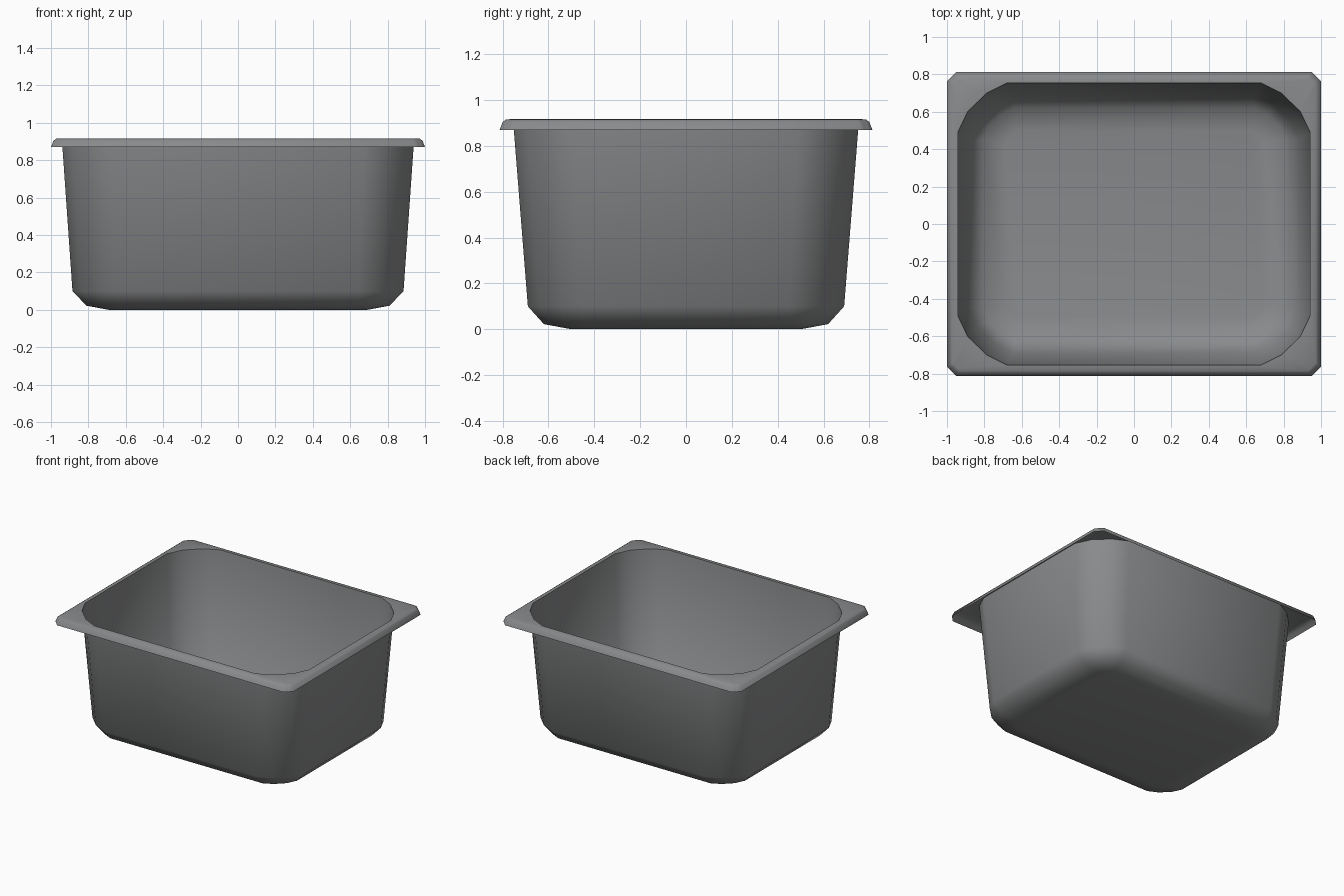
import bpy
import bmesh
import math

cube = bpy.data.objects.get("Cube")
if cube:
    bpy.data.objects.remove(cube, do_unlink=True)

# Grey metal
steel = bpy.data.materials.new("grey steel")
steel.use_nodes = True
grey = (0.25, 0.255, 0.26, 1)
steel.diffuse_color = grey
steel.node_tree.nodes["Principled BSDF"].inputs["Base Color"].default_value = grey

ROUND = [(1, 0), (0.8, 0.42), (0.42, 0.79), (0, 1)]
CHAMFER = [(1, 0), (0.67, 0.33), (0.33, 0.67), (0, 1)]


def ring(bm, hx, hy, z, radius, corner):
    """Rectangle outline with cut corners, counter-clockwise from +x."""
    verts = []
    for sx, sy in ((1, 1), (-1, 1), (-1, -1), (1, -1)):
        pts = corner if sx * sy > 0 else corner[::-1]
        for u, v in pts:
            x = hx - radius + radius * u
            y = hy - radius + radius * v
            verts.append(bm.verts.new((sx * x, sy * y, z)))
    return verts


def bridge(bm, lower, upper):
    n = len(lower)
    for i in range(n):
        j = (i + 1) % n
        # Upward and inward facing
        bm.faces.new((lower[j], lower[i], upper[i], upper[j]))


# Pan shell from the floor to the drooping lip: half x, half y, z, corner size
bm = bmesh.new()
profile = [
    (0.69, 0.50, 0.0, 0.07, ROUND),       # floor
    (0.81, 0.62, 0.022, 0.17, ROUND),     # bottom bend
    (0.885, 0.69, 0.10, 0.24, ROUND),     # wall foot
    (0.942, 0.755, 0.917, 0.265, ROUND),  # opening
    (0.972, 0.785, 0.915, 0.045, CHAMFER),  # rim top
    (0.987, 0.80, 0.904, 0.047, CHAMFER),   # rim bend
    (1.0, 0.813, 0.87, 0.05, CHAMFER),      # lip edge
]
rings = [ring(bm, *row) for row in profile]
bm.faces.new(rings[0])
for lower, upper in zip(rings, rings[1:]):
    bridge(bm, lower, upper)

mesh = bpy.data.meshes.new("pan")
bm.to_mesh(mesh)
bm.free()
mesh.materials.append(steel)
pan = bpy.data.objects.new("pan", mesh)
bpy.context.collection.objects.link(pan)

bpy.ops.object.select_all(action="DESELECT")
pan.select_set(True)
bpy.context.view_layer.objects.active = pan
bpy.ops.object.shade_smooth_by_angle(angle=math.radians(60))
